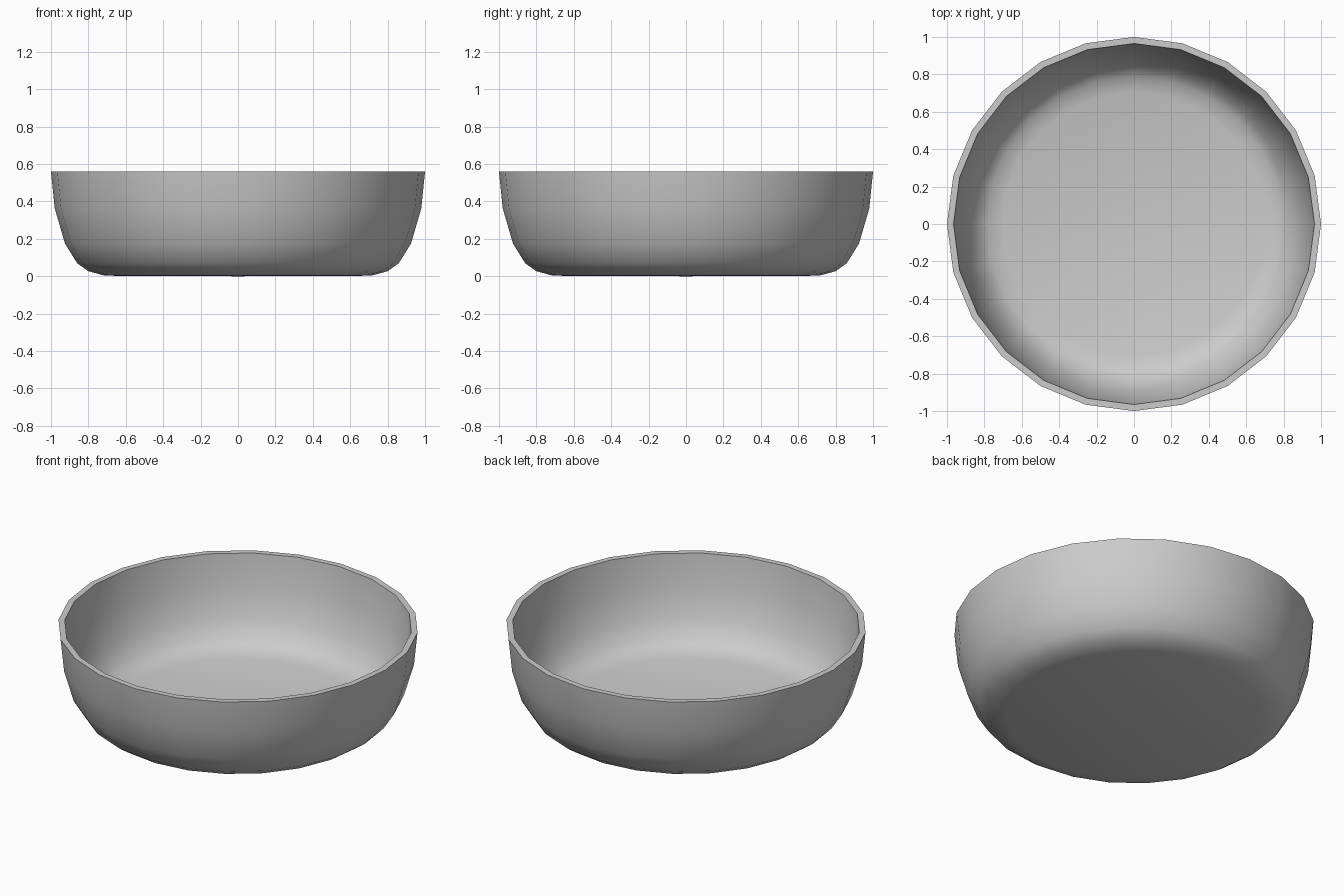
import bpy, bmesh, math

if "Cube" in bpy.data.objects:
    bpy.data.objects.remove(bpy.data.objects["Cube"])

SIDES = 24
# Profile (radius, height): outside from the base up, over the rim, down inside
PROFILE = [
    (0, 0), (0.71, 0.003), (0.80, 0.027), (0.86, 0.07), (0.925, 0.175),
    (0.98, 0.363), (1.0, 0.56),
    (0.965, 0.56), (0.945, 0.368), (0.893, 0.19), (0.835, 0.096),
    (0.785, 0.06), (0.705, 0.038), (0, 0.035),
]


def lathe(name, profile, sides):
    bm = bmesh.new()
    verts = [bm.verts.new((r, 0, z)) for r, z in profile]
    edges = [bm.edges.new(pair) for pair in zip(verts, verts[1:])]
    bmesh.ops.spin(bm, geom=verts + edges, cent=(0, 0, 0), axis=(0, 0, 1),
                   angle=math.tau, steps=sides, use_duplicate=False)
    bmesh.ops.remove_doubles(bm, verts=bm.verts, dist=0.0005)
    bmesh.ops.recalc_face_normals(bm, faces=bm.faces)
    mesh = bpy.data.meshes.new(name)
    bm.to_mesh(mesh)
    bm.free()
    obj = bpy.data.objects.new(name, mesh)
    bpy.context.collection.objects.link(obj)
    return obj


# Bowl: smooth walls with a crisp rim
bowl = lathe("bowl", PROFILE, SIDES)
bpy.context.view_layer.objects.active = bowl
bowl.select_set(True)
bpy.ops.object.shade_smooth_by_angle(angle=math.radians(40))
